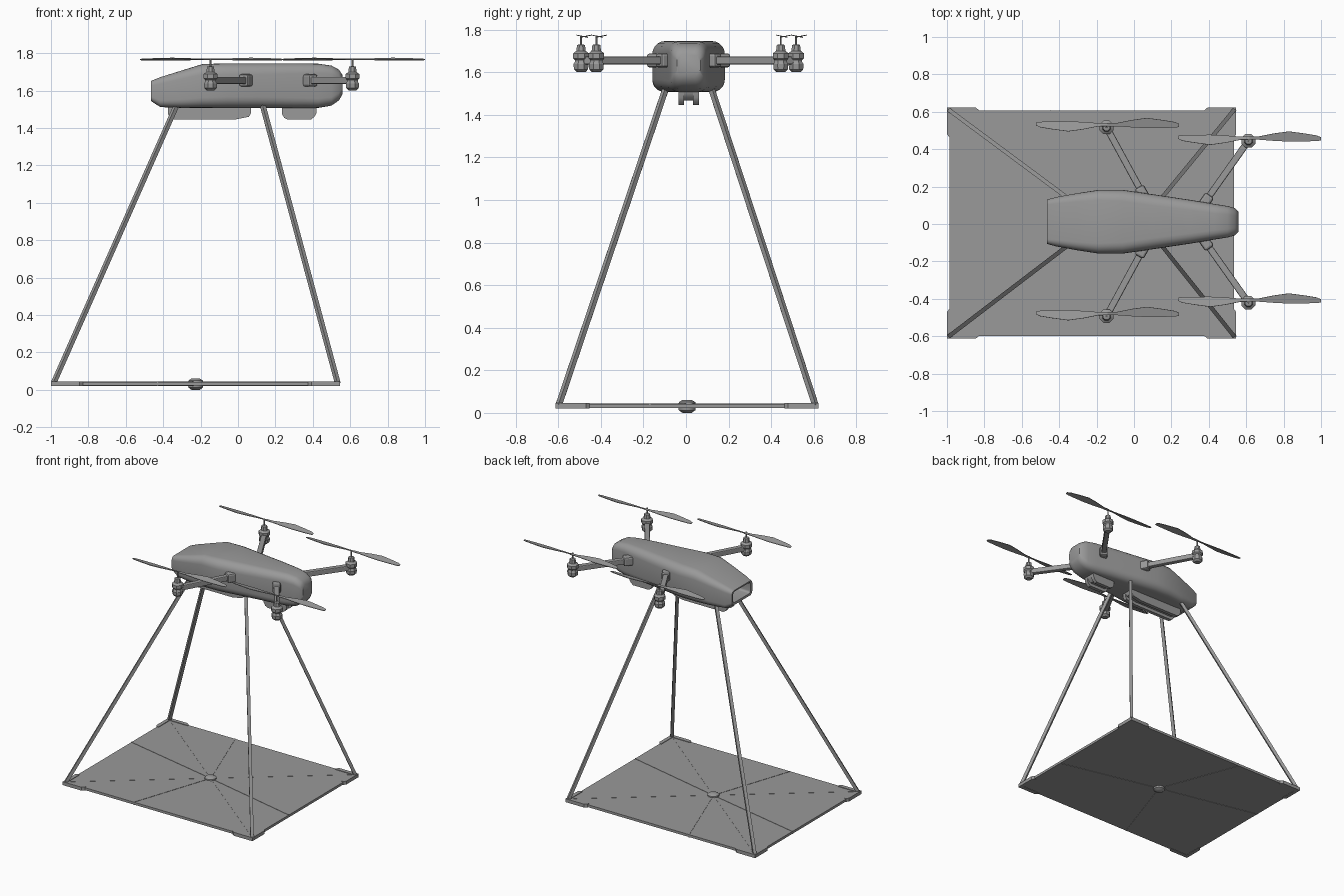
import bpy, bmesh, math
from mathutils import Vector

cube = bpy.data.objects.get("Cube")
if cube:
    bpy.data.objects.remove(cube, do_unlink=True)

GREY = (0.32, 0.32, 0.32, 1)
mat = bpy.data.materials.new("plain grey")
mat.use_nodes = True
mat.diffuse_color = GREY
mat.node_tree.nodes["Principled BSDF"].inputs["Base Color"].default_value = GREY

YC = 0.012      # centre line of the airframe
ARM_Z = 1.655


def finish(bm, name, smooth=None, bevel=0):
    bmesh.ops.recalc_face_normals(bm, faces=bm.faces)
    mesh = bpy.data.meshes.new(name)
    bm.to_mesh(mesh)
    bm.free()
    mesh.materials.append(mat)
    ob = bpy.data.objects.new(name, mesh)
    bpy.context.collection.objects.link(ob)
    if bevel:
        mod = ob.modifiers.new("bevel", "BEVEL")
        mod.width, mod.segments = bevel, 2
    if smooth:
        bpy.ops.object.select_all(action="DESELECT")
        ob.select_set(True)
        bpy.context.view_layer.objects.active = ob
        bpy.ops.object.shade_smooth_by_angle(angle=math.radians(smooth))
    return ob


def loft(name, rings, smooth=None, closed=True):
    """Skin a list of equal rings; closed rings get end caps."""
    bm = bmesh.new()
    loops = [[bm.verts.new(p) for p in ring] for ring in rings]
    n = len(loops[0])
    for a, b in zip(loops, loops[1:]):
        for i in range(n if closed else n - 1):
            j = (i + 1) % n
            bm.faces.new((a[i], a[j], b[j], b[i]))
    if closed:
        bm.faces.new(loops[0])
        bm.faces.new(loops[-1])
    return finish(bm, name, smooth)


def lathe(name, x, y, profile, sides, smooth=None):
    turns = [math.tau * (i + 0.5) / sides for i in range(sides)]
    return loft(name, [[(x + r * math.cos(t), y + r * math.sin(t), z) for t in turns]
                       for r, z in profile], smooth)


def beam(name, p, q, width, height, bevel=0):
    """Box running from p to q."""
    p, q = Vector(p), Vector(q)
    bm = bmesh.new()
    bmesh.ops.create_cube(bm, size=1)
    rot = (q - p).to_track_quat("X", "Z")
    for v in bm.verts:
        v.co = (p + q) / 2 + rot @ Vector((v.co.x * (q - p).length, v.co.y * width, v.co.z * height))
    return finish(bm, name, bevel=bevel)


def body_ring(x, w, zb, zt, r, steps=5):
    """Rounded rectangle across the body."""
    ring = []
    for k, (sy, sz) in enumerate(((1, 1), (-1, 1), (-1, -1), (1, -1))):
        cy = YC + sy * (w - r)
        cz = zt - r if sz > 0 else zb + r
        for i in range(steps + 1):
            t = math.pi / 2 * (k + i / steps)
            ring.append((x, cy + r * math.cos(t), cz + r * math.sin(t)))
    return ring


# Body shell, starting inside the open tail recess
loft("body", [body_ring(*s) for s in (
    (-0.36, 0.095, 1.565, 1.634, 0.015),
    (-0.463, 0.1, 1.56, 1.64, 0.015),
    (-0.466, 0.118, 1.545, 1.652, 0.025),
    (-0.415, 0.132, 1.512, 1.672, 0.035),
    (-0.3, 0.153, 1.508, 1.708, 0.045),
    (-0.19, 0.17, 1.508, 1.742, 0.055),
    (-0.06, 0.17, 1.507, 1.746, 0.06),
    (0.1, 0.147, 1.507, 1.746, 0.06),
    (0.3, 0.117, 1.507, 1.746, 0.055),
    (0.43, 0.095, 1.508, 1.744, 0.05),
    (0.5, 0.084, 1.52, 1.734, 0.045),
    (0.54, 0.073, 1.548, 1.712, 0.04),
    (0.558, 0.055, 1.58, 1.685, 0.03))], smooth=40)


# Belly pods: two deep rails beside a shallower core
def pod(name, x0, x1, nose, core_z=1.468):
    def slab(part, ya, yb, zb):
        side = [(x0, 1.53), (x0, zb + 0.03), (x0 + 0.012, zb + 0.01), (x0 + 0.03, zb),
                (x1 - nose, zb), (x1 - 0.012, zb + 0.015), (x1, zb + 0.035), (x1, 1.53)]
        loft(name + part, [[(x, y, z) for x, z in side] for y in (ya, yb)], smooth=35)
    for label, s in (("_left_rail", 1), ("_right_rail", -1)):
        slab(label, YC + s * 0.022, YC + s * 0.048, 1.445)
    slab("_core", YC - 0.022, YC + 0.022, core_z)


pod("rear_pod", -0.375, 0.07, 0.09)
pod("front_pod", 0.235, 0.42, 0.03)

# Arms, motors and propellers
MOTOR = ((0.022, 1.6), (0.036, 1.613), (0.038, 1.638), (0.031, 1.648), (0.031, 1.656),
         (0.04, 1.665), (0.04, 1.688), (0.024, 1.7), (0.02, 1.728), (0.005, 1.731), (0.005, 1.772))
BLADE = ((0.0, 0.008, -0.008), (0.05, 0.009, -0.008), (0.13, 0.025, -0.014), (0.21, 0.036, -0.018),
         (0.3, 0.024, -0.017), (0.36, 0.014, -0.015), (0.382, 0.004, -0.012))


def propeller(name, x, y):
    for label, s in (("_blade_a", 1), ("_blade_b", -1)):
        rows = [[(x + s * d, y + s * e, 1.767 + 0.2 * e) for e in (lead, trail)]
                for d, lead, trail in BLADE]
        ob = loft(name + label, rows, closed=False)
        mod = ob.modifiers.new("thickness", "SOLIDIFY")
        mod.thickness, mod.offset = 0.004, 0


for end, root, tip in (("rear", (0.06, 0.125), (-0.147, 0.505)),
                       ("front", (0.365, 0.085), (0.612, 0.433))):
    for side, s in (("left", 1), ("right", -1)):
        name = end + "_" + side
        a = Vector((root[0], YC + s * root[1], ARM_Z))
        b = Vector((tip[0], YC + s * tip[1], ARM_Z))
        out = (b - a).normalized()
        beam(name + "_arm", a, b, 0.036, 0.038, 0.006)
        beam(name + "_arm_socket", a, a + out * 0.07, 0.056, 0.066, 0.012)
        lathe(name + "_motor", b.x, b.y, MOTOR, 8, smooth=35)
        propeller(name + "_propeller", b.x + 0.006, b.y + 0.014)

# Landing platform: panel, corner brackets and slanted struts
PX, PY = -0.2265, 0.005
HX, HY = 0.76, 0.603


def prism(name, pts, z0, z1):
    return loft(name, [[(x, y, z) for x, y in pts] for z in (z0, z1)])


prism("platform_panel", [(PX + sx * HX, PY + sy * HY)
                         for sx, sy in ((1, 1), (-1, 1), (-1, -1), (1, -1))], 0.024, 0.042)
lathe("platform_hub", PX, PY, ((0.022, 0), (0.04, 0.012), (0.043, 0.03), (0.04, 0.05), (0.024, 0.06)), 12, 35)

CORNER = ((0.013, 0.015), (-0.14, 0.015), (-0.158, 0), (-0.158, -0.014), (-0.014, -0.014),
          (-0.014, -0.145), (0, -0.145), (0.013, -0.128))
for ex, sx, top_x in (("rear", -1, -0.325), ("front", 1, 0.13)):
    for ey, sy in (("left", 1), ("right", -1)):
        name = ex + "_" + ey
        cx, cy = PX + sx * HX, PY + sy * HY
        prism(name + "_corner", [(cx + sx * u, cy + sy * v) for u, v in CORNER], 0.021, 0.046)
        beam(name + "_strut", (cx, cy, 0.035), (top_x, YC + sy * 0.105, 1.53), 0.022, 0.022)
        beam(name + "_crease", (PX, PY, 0.042), (cx, cy, 0.042), 0.003, 0.002)

# Fold seams running from the hub to the platform edges
for name, x, y in (("seam_right", -0.43, PY - HY), ("seam_left", -0.45, PY + HY),
                   ("seam_rear", PX - HX, 0.17), ("seam_front", PX + HX, -0.17)):
    beam(name, (PX, PY, 0.033), (x, y, 0.033), 0.006, 0.022)
